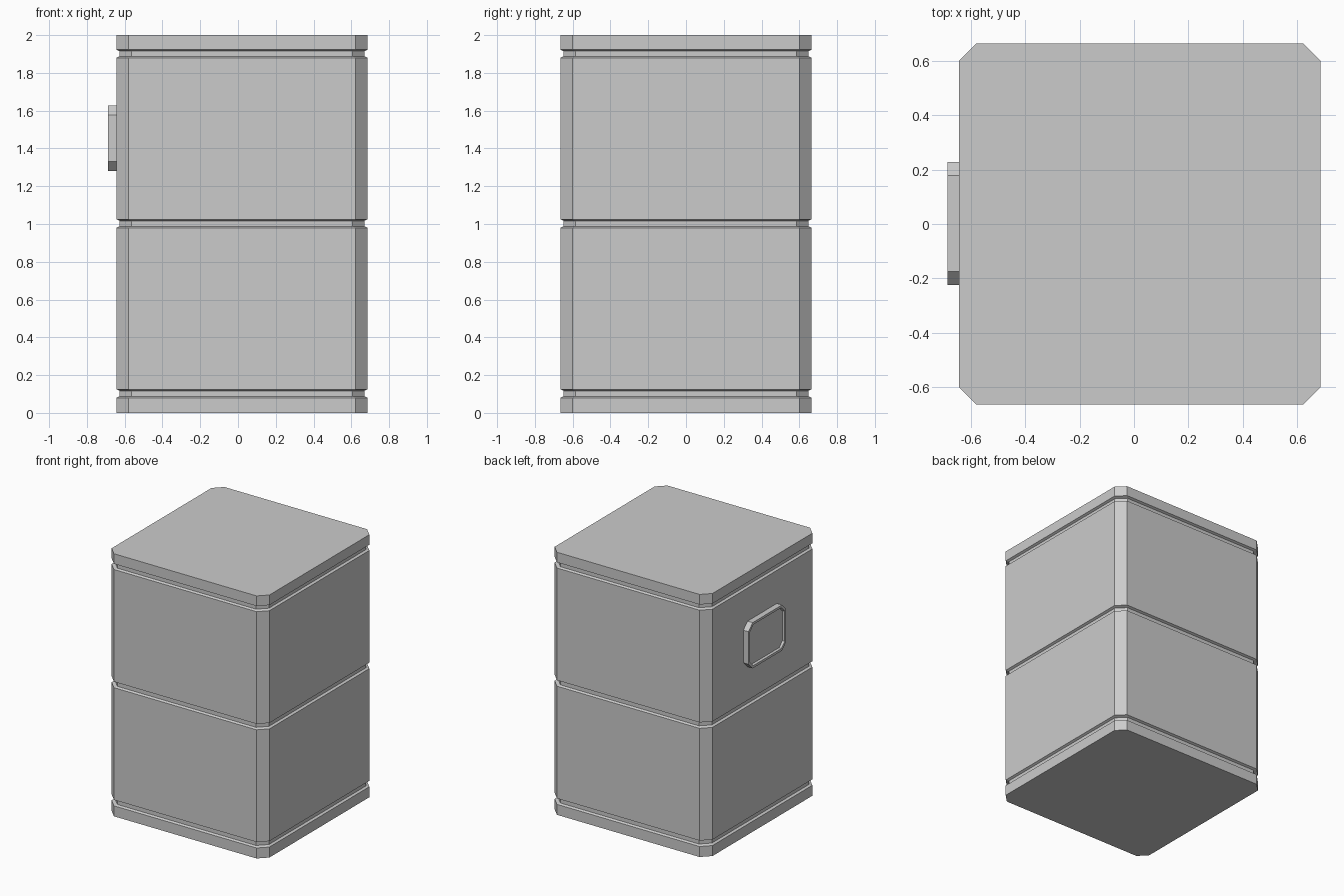
import bpy, bmesh
from mathutils import Vector

if "Cube" in bpy.data.objects:
    bpy.data.objects.remove(bpy.data.objects["Cube"])


def chamfered(hw, hh, c):
    """Eight corner points of a rectangle with cut corners."""
    return [(hw, -hh + c), (hw, hh - c), (hw - c, hh), (-hw + c, hh),
            (-hw, hh - c), (-hw, -hh + c), (-hw + c, -hh), (hw - c, -hh)]


def loft(name, rings):
    """Skin a stack of equal-length point rings and cap both ends."""
    bm = bmesh.new()
    loops = [[bm.verts.new(p) for p in ring] for ring in rings]
    for a, b in zip(loops, loops[1:]):
        for i in range(len(a)):
            j = (i + 1) % len(a)
            bm.faces.new((a[i], a[j], b[j], b[i]))
    bm.faces.new(loops[0][::-1])
    bm.faces.new(loops[-1])
    bmesh.ops.recalc_face_normals(bm, faces=bm.faces)
    mesh = bpy.data.meshes.new(name)
    bm.to_mesh(mesh)
    bm.free()
    obj = bpy.data.objects.new(name, mesh)
    bpy.context.collection.objects.link(obj)
    return obj


# Cabinet body: cut-corner column with three shallow grooves
HALF, CUT, DEPTH, SLOPE, CX = 0.665, 0.064, 0.017, 0.008, 0.021
levels = [(0.0, 0.0)]
for low, high in ((0.08, 0.125), (0.98, 1.025), (1.88, 1.923)):
    levels += [(low, 0), (low + SLOPE, DEPTH), (high - SLOPE, DEPTH), (high, 0)]
levels.append((2.0, 0.0))
loft("cabinet_body", [[Vector((x + CX, y, z)) for x, y in
                       chamfered(HALF - inset, HALF - inset, CUT)]
                      for z, inset in levels])

# Side plate: raised cut-corner frame with a recessed panel
plate = [(-0.64, 0.0), (-0.687, 0.0), (-0.687, 0.018), (-0.672, 0.024)]
loft("side_plate", [[Vector((x, y + 0.002, z + 1.454)) for y, z in
                     chamfered(0.227 - inset, 0.174 - inset, 0.05 - inset * 0.5)]
                    for x, inset in plate])
